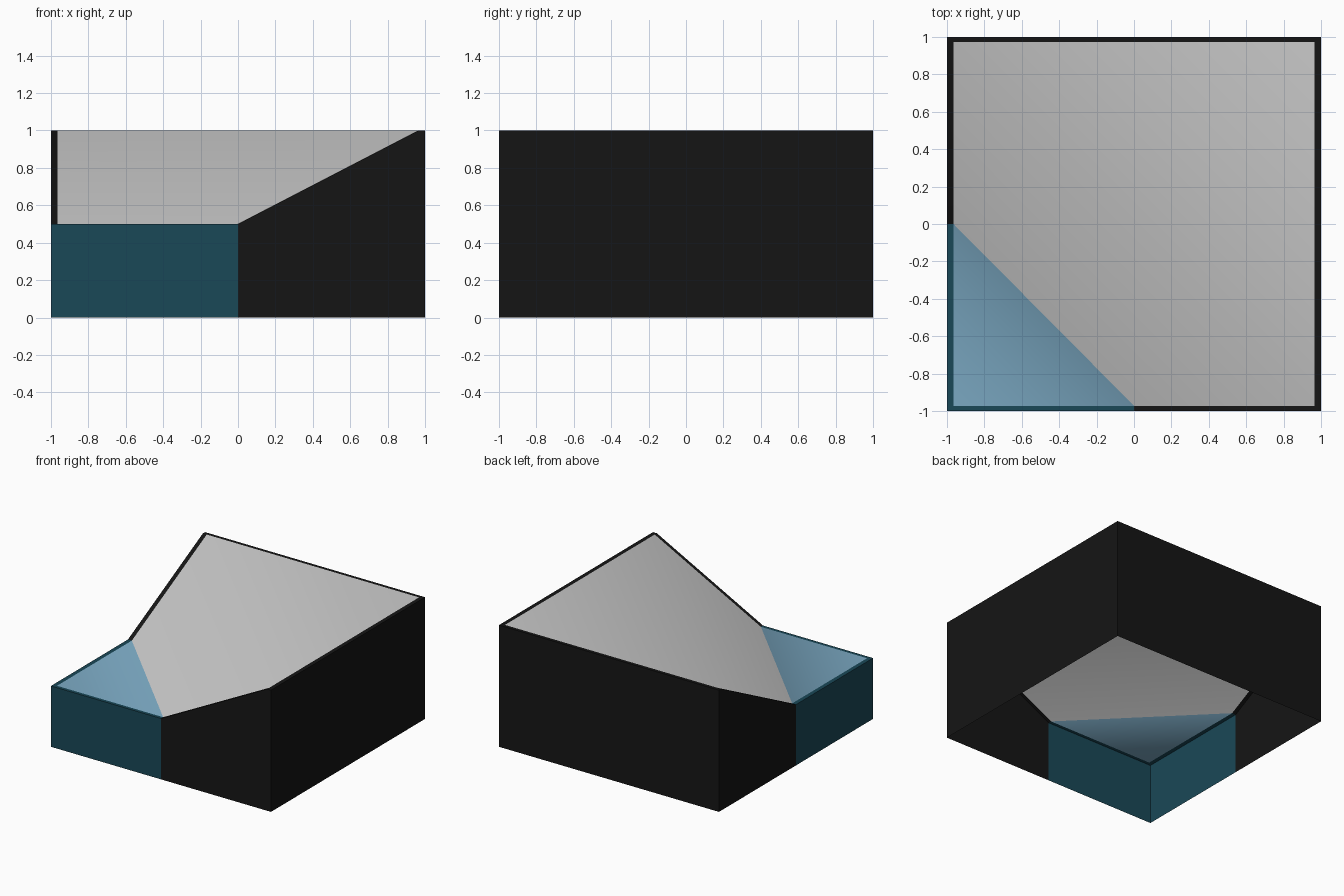
import bpy
import math

if "Cube" in bpy.data.objects:
    bpy.data.objects.remove(bpy.data.objects["Cube"])

IX, IY = 0.965, 0.972   # inner edge of the trim band


def material(name, rgb):
    m = bpy.data.materials.new(name)
    m.diffuse_color = (*rgb, 1)
    m.use_nodes = True
    m.node_tree.nodes["Principled BSDF"].inputs["Base Color"].default_value = m.diffuse_color
    return m


def build(name, polys, mats=(), indices=None):
    """Mesh from polygons given as point tuples, sharing equal points."""
    verts, faces = [], []
    for poly in polys:
        face = []
        for p in dict.fromkeys(poly):
            if p not in verts:
                verts.append(p)
            face.append(verts.index(p))
        faces.append(face)
    me = bpy.data.meshes.new(name)
    me.from_pydata(verts, [], faces)
    for m in mats:
        me.materials.append(m)
    for f, i in zip(me.polygons, indices or []):
        f.material_index = i
    ob = bpy.data.objects.new(name, me)
    bpy.context.collection.objects.link(ob)
    bpy.ops.object.select_all(action='DESELECT')
    ob.select_set(True)
    bpy.context.view_layer.objects.active = ob
    bpy.ops.object.shade_smooth_by_angle(angle=math.radians(42))
    return ob


def inner(p):
    return (max(-IX, min(IX, p[0])), max(-IY, min(IY, p[1])), p[2])


def ground(p):
    return (p[0], p[1], 0)


def walls_and_trim(name, path, mat):
    """Thin outer wall and narrow top band along a perimeter path."""
    polys = []
    for a, b in zip(path, path[1:]):
        polys.append((ground(a), ground(b), b, a))
        polys.append((a, b, inner(b), inner(a)))
    return build(name, polys, [mat])


black = material("black", (0.0075, 0.0075, 0.0075))
dark_teal = material("dark_teal", (0.01, 0.065, 0.096))
pale_teal = material("pale_teal", (0.2, 0.4, 0.55))
grey = material("grey", (0.8, 0.8, 0.8))

# Perimeter, counter-clockwise from above
low_left, low_corner, low_front = (-1, 0, 0.5), (-1, -1, 0.5), (0, -1, 0.5)
high = [(IX, -1, 1), (1, -1, 1), (1, 1, 1), (-1, 1, 1), (-1, IY, 1)]

# Outer walls, open underneath
walls_and_trim("low_corner_wall", [low_left, low_corner, low_front], dark_teal)
walls_and_trim("high_wall", [low_front, *high, low_left], black)

# Top sheet: low flat corner, slope, high flat half
l, c, f = inner(low_left), inner(low_corner), inner(low_front)
r, br, bl = inner(high[0]), inner(high[2]), inner(high[3])
build("top_panel", [(c, f, l), (f, r, bl, l), (r, br, bl)],
      [pale_teal, grey], [0, 1, 1])
